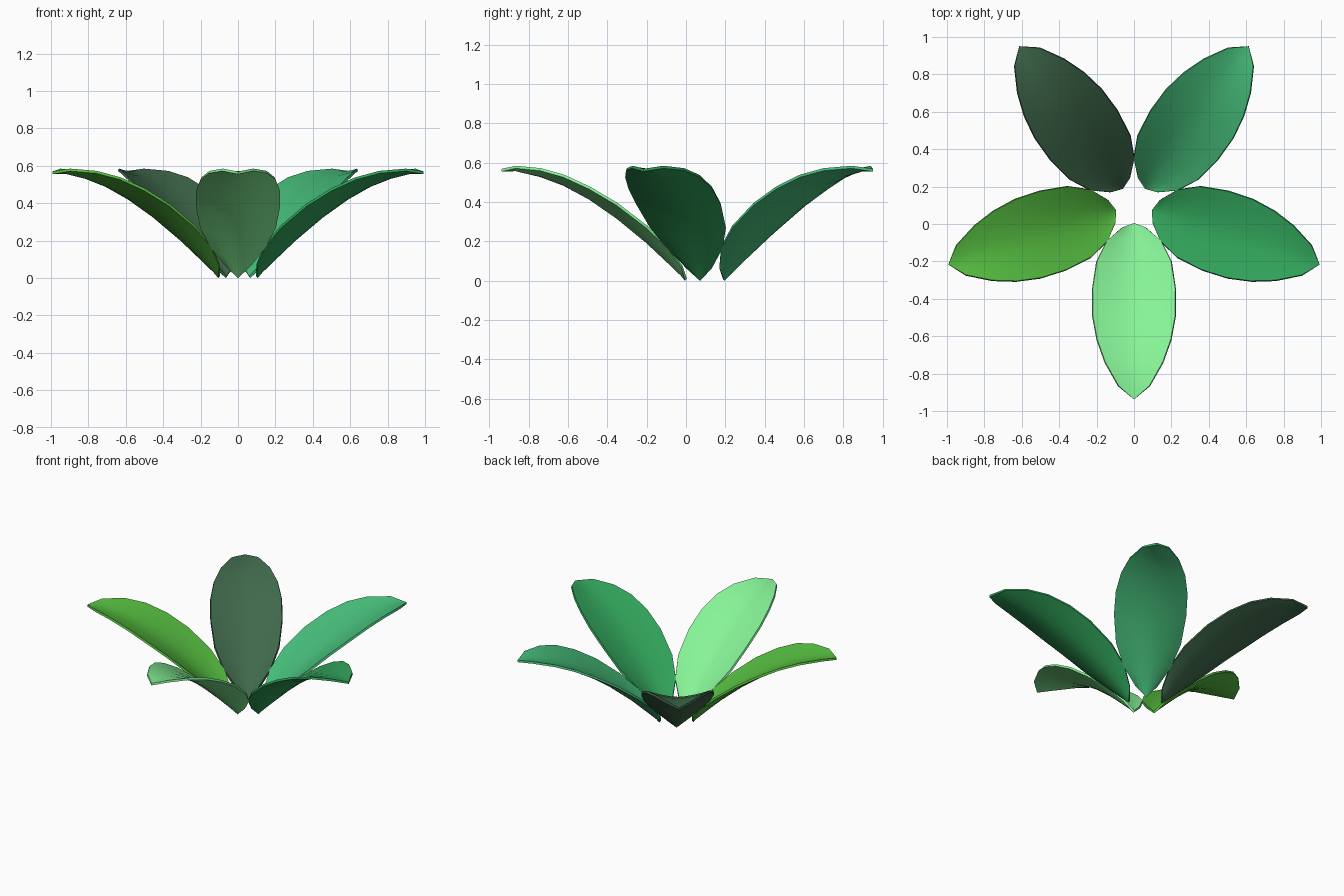
import bpy, bmesh, math
from mathutils import Vector

if "Cube" in bpy.data.objects:
    bpy.data.objects.remove(bpy.data.objects["Cube"])

CY, BASE_R = 0.106, 0.106      # rosette centre and radius of the leaf bases
SEG = 8                        # faces across a leaf

# distance along leaf, half width, midrib height, rim height
PROFILE = [
    (0.02, 0.065, 0.025, 0.065),
    (0.09, 0.145, 0.092, 0.165),
    (0.20, 0.200, 0.195, 0.270),
    (0.35, 0.223, 0.318, 0.385),
    (0.49, 0.222, 0.415, 0.468),
    (0.62, 0.198, 0.485, 0.528),
    (0.74, 0.155, 0.530, 0.562),
    (0.866, 0.084, 0.560, 0.574),
]
TIP = (0.938, 0.558)


def leaf(name, angle, color):
    """Cupped, arching leaf pointing outward at the given angle."""
    a = math.radians(angle)
    out = Vector((math.cos(a), math.sin(a), 0))
    side = Vector((-math.sin(a), math.cos(a), 0))
    root = Vector((0, CY, 0.004)) + out * BASE_R
    bm = bmesh.new()
    base = bm.verts.new(root)
    tip = bm.verts.new(root + out * TIP[0] + Vector((0, 0, TIP[1])))
    rows = []
    for s, w, mid, rim in PROFILE:
        row = []
        for i in range(SEG + 1):
            u = 2 * i / SEG - 1
            # base and tip rows taper toward their points
            z = mid + (rim - mid) * abs(u) ** 1.6
            row.append(bm.verts.new(root + out * s + side * (w * u) + Vector((0, 0, z))))
        rows.append(row)
    for i in range(SEG):
        bm.faces.new((base, rows[0][i + 1], rows[0][i]))
        bm.faces.new((tip, rows[-1][i], rows[-1][i + 1]))
        for r0, r1 in zip(rows, rows[1:]):
            bm.faces.new((r0[i], r0[i + 1], r1[i + 1], r1[i]))
    bmesh.ops.recalc_face_normals(bm, faces=bm.faces)
    if sum(f.normal.z for f in bm.faces) < 0:
        bmesh.ops.reverse_faces(bm, faces=bm.faces)
    me = bpy.data.meshes.new(name)
    bm.to_mesh(me)
    bm.free()
    ob = bpy.data.objects.new(name, me)
    bpy.context.collection.objects.link(ob)
    mat = bpy.data.materials.new(name + "_green")
    mat.diffuse_color = (*color, 1)
    mat.use_nodes = True
    mat.node_tree.nodes["Principled BSDF"].inputs["Base Color"].default_value = mat.diffuse_color
    me.materials.append(mat)
    # thin blade
    sol = ob.modifiers.new("thickness", 'SOLIDIFY')
    sol.thickness = 0.014
    sol.offset = 0
    bpy.ops.object.select_all(action='DESELECT')
    ob.select_set(True)
    bpy.context.view_layer.objects.active = ob
    bpy.ops.object.modifier_apply(modifier=sol.name)
    bpy.ops.object.shade_smooth_by_angle(angle=math.radians(40))


# five leaves around the centre
leaf("front_leaf", -90, (0.24, 0.90, 0.31))
leaf("right_leaf", -18, (0.03, 0.36, 0.10))
leaf("back_right_leaf", 54, (0.06, 0.50, 0.19))
leaf("back_left_leaf", 126, (0.05, 0.14, 0.07))
leaf("left_leaf", 198, (0.09, 0.50, 0.05))
